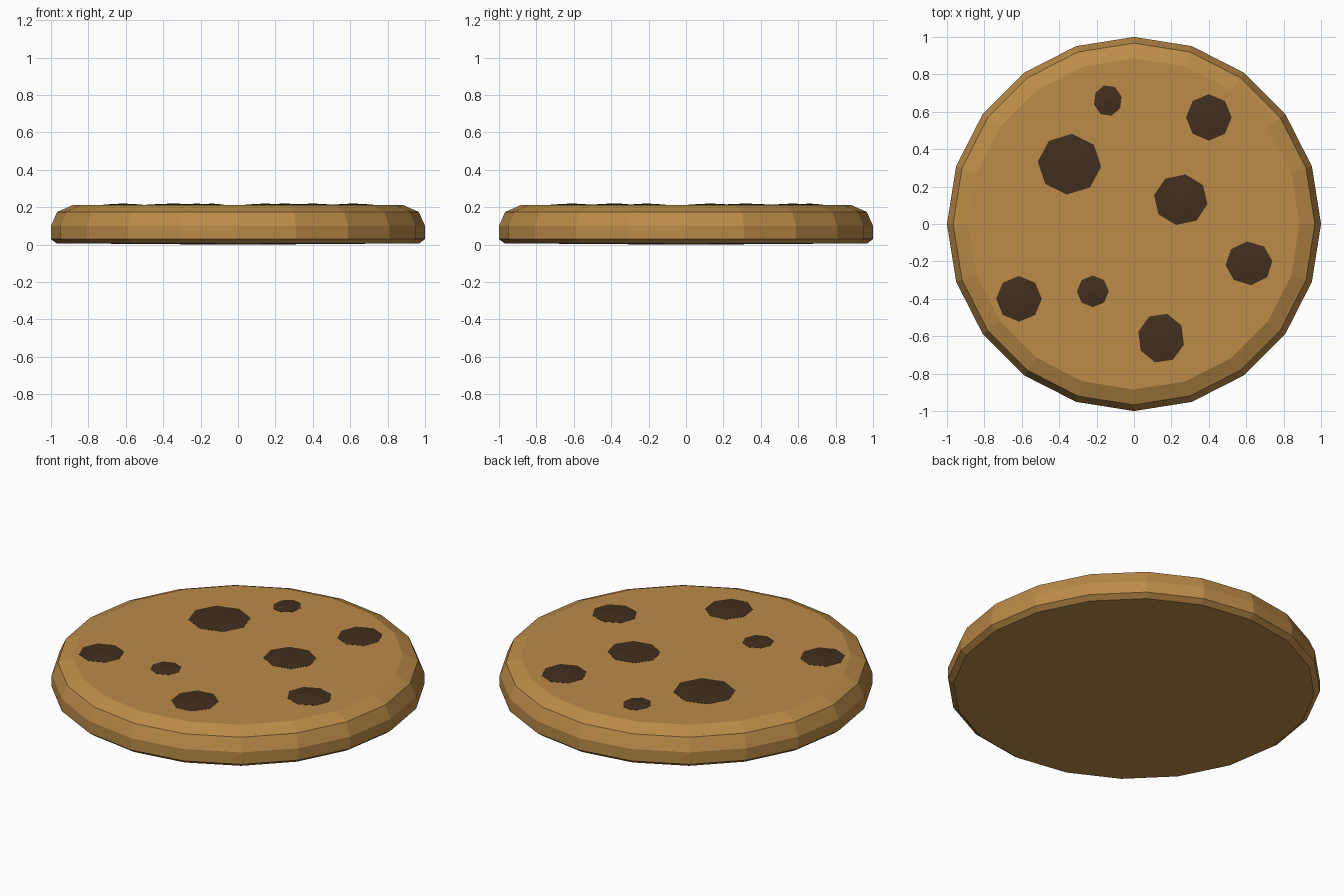
import bpy, bmesh
from math import cos, sin, pi, radians

if "Cube" in bpy.data.objects:
    bpy.data.objects.remove(bpy.data.objects["Cube"])


def material(name, color):
    m = bpy.data.materials.new(name)
    m.diffuse_color = (*color, 1)
    m.use_nodes = True
    m.node_tree.nodes["Principled BSDF"].inputs["Base Color"].default_value = m.diffuse_color
    return m


def lathe(name, sides, profile, z_bottom, z_top, mat, centre=(0, 0), scale=(1, 1), phase=0):
    """Flat-faced solid from rings of (radius, z), closed by a centre point at each end."""
    bm = bmesh.new()
    cx, cy = centre
    rings = []
    for r, z in profile:
        rings.append([bm.verts.new((cx + r * scale[0] * cos(phase + 2 * pi * i / sides),
                                    cy + r * scale[1] * sin(phase + 2 * pi * i / sides), z))
                      for i in range(sides)])
    low, high = bm.verts.new((cx, cy, z_bottom)), bm.verts.new((cx, cy, z_top))
    for i in range(sides):
        j = (i + 1) % sides
        for a, b in zip(rings, rings[1:]):
            bm.faces.new((a[i], a[j], b[j], b[i]))
        bm.faces.new((low, rings[0][j], rings[0][i]))
        bm.faces.new((high, rings[-1][i], rings[-1][j]))
    bmesh.ops.recalc_face_normals(bm, faces=bm.faces)
    mesh = bpy.data.meshes.new(name)
    bm.to_mesh(mesh)
    bm.free()
    mesh.materials.append(mat)
    obj = bpy.data.objects.new(name, mesh)
    bpy.context.collection.objects.link(obj)
    return obj


dough = material("dough", (0.50, 0.26, 0.065))
chocolate = material("chocolate", (0.055, 0.028, 0.013))

# Biscuit: 20-sided disc with a bevelled rim
lathe("biscuit", 20, [(0.97, 0.007), (1.0, 0.03), (1.0, 0.10), (0.967, 0.175), (0.885, 0.211)],
      0.0, 0.211, dough)

# Chocolate chips: x, y, x radius, y radius, sides, phase in degrees
chips = [
    (-0.14, 0.66, 0.076, 0.084, 8, 15),
    (0.40, 0.57, 0.122, 0.124, 8, 0),
    (-0.345, 0.32, 0.17, 0.163, 8, -5),
    (0.25, 0.13, 0.145, 0.137, 8, -10),
    (0.615, -0.21, 0.126, 0.117, 8, 5),
    (-0.615, -0.40, 0.122, 0.122, 8, 0),
    (-0.22, -0.36, 0.085, 0.085, 8, 0),
    (0.145, -0.61, 0.126, 0.134, 8, 30),
]
for n, (x, y, rx, ry, sides, phase) in enumerate(chips, 1):
    lathe(f"chip_{n}", sides, [(1.0, 0.19), (1.0, 0.212), (0.5, 0.217)],
          0.19, 0.22, chocolate, (x, y), (rx, ry), radians(phase))
